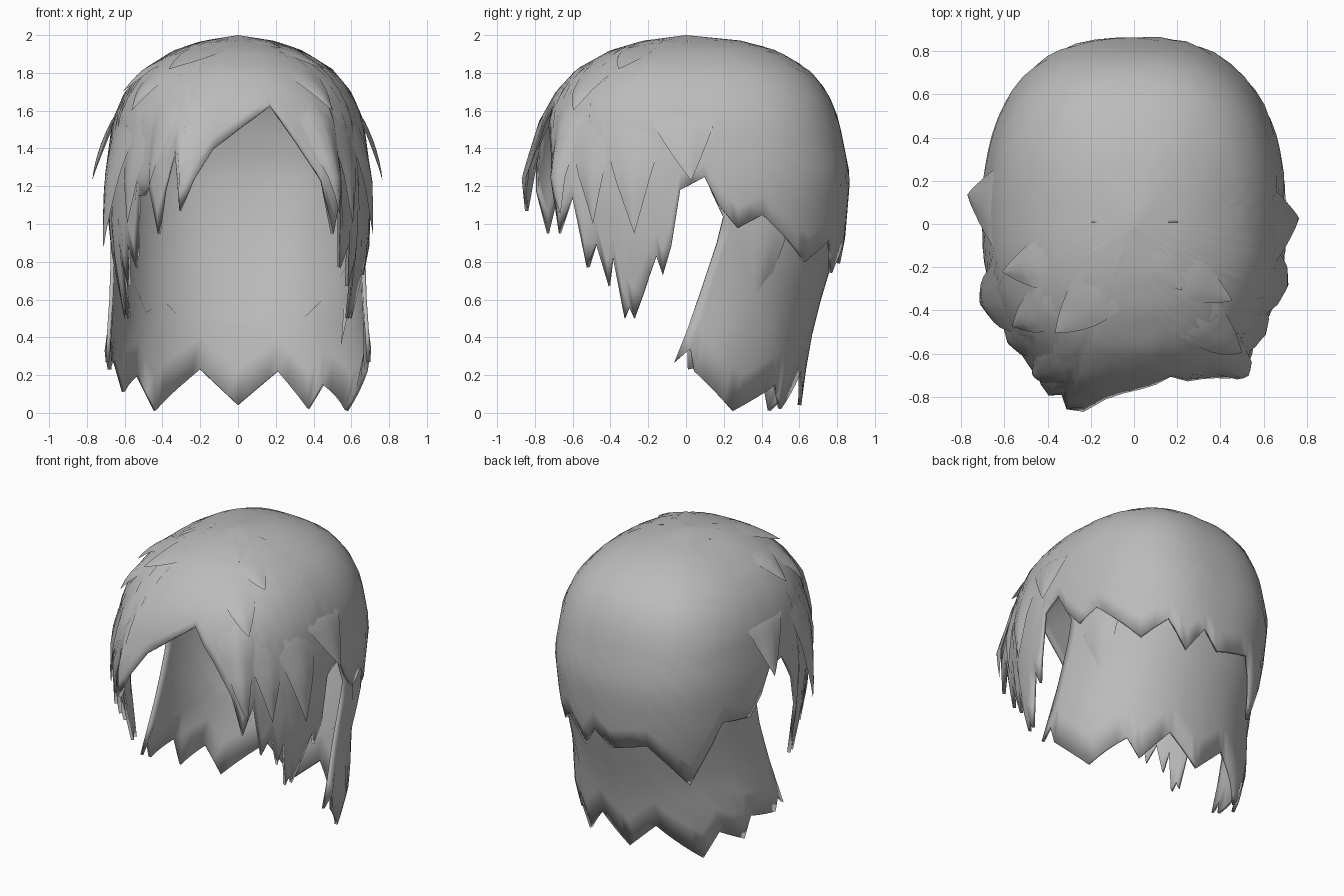
import bpy, bmesh, math
from mathutils import Vector

cube = bpy.data.objects.get("Cube")
if cube:
    bpy.data.objects.remove(cube)

# One grey material for all the hair
hair = bpy.data.materials.new("hair_grey")
hair.use_nodes = True
hair.diffuse_color = (0.5, 0.5, 0.5, 1)
bsdf = hair.node_tree.nodes["Principled BSDF"]
bsdf.inputs["Base Color"].default_value = hair.diffuse_color
bsdf.inputs["Roughness"].default_value = 0.8

# Head profiles, top to bottom: height, half width, depth to the front, depth to the back
CAP = [(2.0, 0, 0, 0), (1.97, .19, .23, .3), (1.92, .34, .4, .48), (1.82, .5, .58, .65),
       (1.7, .6, .69, .75), (1.55, .665, .76, .81), (1.25, .705, .8, .87),
       (.9, .70, .78, .84), (.5, .63, .74, .75), (.2, .58, .7, .62)]
CURTAIN = CAP[:6] + [(1.3, .70, .7, .86), (1.0, .69, .7, .83), (.8, .685, .7, .78),
                     (.5, .69, .7, .69), (.3, .715, .7, .65), (0, .63, .6, .61)]
# Front edge of the back hair: height, angle
EDGE = [(1.6, 92), (1.25, 98), (1.02, 107), (.8, 101), (.5, 92.5), (.27, 85), (0, 80)]


def table(rows, z):
    """Linear lookup in a table sorted by falling height."""
    if z >= rows[0][0]:
        return rows[0][1:]
    for a, b in zip(rows, rows[1:]):
        if z >= b[0]:
            t = (a[0] - z) / (a[0] - b[0])
            return [p + (q - p) * t for p, q in zip(a[1:], b[1:])]
    return rows[-1][1:]


def bump(angle, centre, width):
    return math.exp(-((angle - centre) / width) ** 2)


def on_head(profile, angle, z, lift=0.0):
    """Point on the head; angle 0 is the front, 90 is +x."""
    half, front, back = table(profile, z)
    if half < 1e-5:
        return Vector((0, 0, z))
    s, c = math.sin(math.radians(angle)), math.cos(math.radians(angle))
    # The back is squarer at the top than at the nape
    square = 2.15 + .4 * max(0, min(1, (z - .6) / .7))
    n, depth = (2.3, front) if c > 0 else (square, back)
    r = (abs(s / half) ** n + abs(c / depth) ** n) ** (-1 / n)
    # The fringe swells forward around its two longest locks
    low = max(0, min(1, (1.75 - z) / .5))
    r += lift + low * (.11 * bump(angle, -20, 13) + .06 * bump(angle, 36, 7))
    return Vector((r * s, -r * c, z))


def add_grid(name, grid, thickness=0.0):
    """Mesh from columns of points, smooth shaded, optionally thickened inwards."""
    bm = bmesh.new()
    cols = [[bm.verts.new(p) for p in col] for col in grid]
    for a, b in zip(cols, cols[1:]):
        for j in range(len(a) - 1):
            bm.faces.new((a[j], a[j + 1], b[j + 1], b[j]))
    bmesh.ops.remove_doubles(bm, verts=bm.verts, dist=1e-4)
    for f in bm.faces:
        f.smooth = True
    mesh = bpy.data.meshes.new(name)
    bm.to_mesh(mesh)
    bm.free()
    mesh.materials.append(hair)
    obj = bpy.data.objects.new(name, mesh)
    bpy.context.collection.objects.link(obj)
    if thickness:
        solid = obj.modifiers.new("thickness", "SOLIDIFY")
        solid.thickness = thickness
        solid.offset = -1


def fill(hem, step):
    """Add columns between the corners of a jagged hem."""
    out = []
    for (a, za), (b, zb) in zip(hem, hem[1:]):
        k = max(1, math.ceil((b - a) / step))
        out += [(a + (b - a) * i / k, za + (zb - za) * i / k) for i in range(k)]
    return out + [hem[-1]]


def fall(bottom, rows):
    """Heights from the crown down to the hem, closer together at the crown."""
    return [2 - (2 - bottom) * (j / rows) ** 1.8 for j in range(rows + 1)]


def cap_sheet(name, hem):
    grid = [[on_head(CAP, ang, z) for z in fall(bottom, 16)] for ang, bottom in fill(hem, 6)]
    add_grid(name, grid, .02)


def back_sheet(name, hem, lift, inset, thickness):
    """Hair behind the ears; hem runs from -1 (+x edge) to 1 (-x edge)."""
    grid = []
    for u, bottom in fill(hem, .06):
        grid.append([on_head(CURTAIN, 180 + u * (180 - table(EDGE, z)[0] - inset), z, lift)
                     for z in fall(bottom, 18)])
    add_grid(name, grid, thickness)


def lock(name, root, tip, width, lift):
    """Pointed strand lying on the cap and lifting off towards its tip."""
    rows, grid = 7, []
    for i in range(-2, 3):
        col = []
        for j in range(rows + 1):
            t = j / rows
            ang = root[0] + (tip[0] - root[0]) * t + i / 2 * width / 2 * (1 - t)
            z = root[1] + (tip[1] - root[1]) * t
            ridge = .02 * (1 - abs(i) / 2) * math.sin(math.pi * t)
            col.append(on_head(CAP, ang, z, -.015 + ridge + (lift + .015) * t))
        grid.append(col)
    add_grid(name, grid)


# Hem of the cap: cheek locks on both sides, then each ear, fringe and nape
cheek = [(42, 1.15), (46, .77), (51, .9), (55, .67), (58, .83), (61, .5), (63.5, .56), (65.5, .5)]
left_side = [(37, .95)] + cheek + [(70, .62), (77, .83), (79.5, .73), (83.5, .88), (87.5, 1.18),
                                   (98, 1.25), (104, 1.1), (112, .98)]
right_side = [(-112, .98), (-104, 1.1), (-98, 1.25), (-86, 1.28), (-76, 1.08), (-70, .85)]
right_side += [(-a, z) for a, z in reversed(cheek)]
fringe = [(-39, 1.15), (-35, 1.2), (-30, .95), (-23, 1.4), (-20, 1.07), (-15, 1.24),
          (-9, 1.4), (2, 1.52), (13.5, 1.63), (24, 1.42), (32, 1.23)]
back_left = [(122, 1.05), (143, .8), (155, .92), (164, .74), (172, .9), (180, .79)]
back_right = [(-180, .79), (-162, .86), (-143, .56), (-128, 1.0)]
cap_sheet("hair_cap", back_right + right_side + fringe + left_side + back_left)

# Long hair at the back, and a shorter layer inside it
back_hem = [(-1, .27), (-.95, .34), (-.9, .22), (-.67, .01), (-.45, .15), (-.37, .02), (-.2, .22),
            (0, .04), (.19, .23), (.45, .01), (.55, .2), (.7, .11), (.74, .28), (.93, .23),
            (.96, .33), (1, .27)]
inner_hem = [(-1, 1.0), (-.75, .8), (-.5, .6), (-.25, .41), (-.15, .49), (0, .47), (.15, .49),
             (.25, .43), (.42, .59), (.55, .53), (.75, .8), (1, 1.0)]
back_sheet("back_hair", back_hem, -.005, 0, .02)
back_sheet("inner_back_hair", inner_hem, -.03, 4, 0)

# Loose strands: root (angle, height), tip (angle, height), width, lift
strands = {
    "left_ear_strand": ((88, 1.6), (92, 1.23), 34, .06),
    "right_ear_strand": ((-96, 1.6), (-100, 1.23), 34, .07),
    "left_temple_strand": ((66, 1.6), (69, .95), 32, .04),
    "right_temple_strand": ((-60, 1.6), (-63, .87), 32, .07),
    "left_cheek_strand": ((48, 1.6), (51, 1.0), 24, .02),
    "right_cheek_strand": ((-44, 1.6), (-48, 1.0), 24, .02),
    "left_fringe_strand": ((32, 1.75), (39, 1.05), 24, .02),
    "right_fringe_strand": ((-28, 1.8), (-34, 1.2), 22, .01),
    "right_crown_strand": ((-26, 1.95), (-36, 1.82), 50, .05),
    "left_crown_strand": ((45, 1.95), (52, 1.82), 40, .03),
    "left_top_strand": ((30, 1.985), (36, 1.93), 50, .02),
    "right_brow_strand": ((-46, 1.86), (-50, 1.6), 30, .03),
    "left_brow_strand": ((34, 1.86), (40, 1.6), 28, .04),
    "right_top_strand": ((-66, 1.9), (-70, 1.7), 36, .03),
    "left_nape_strand": ((124, 1.1), (121, .35), 24, .0),
}
for name, (root, tip, width, lift) in strands.items():
    lock(name, root, tip, width, lift)
